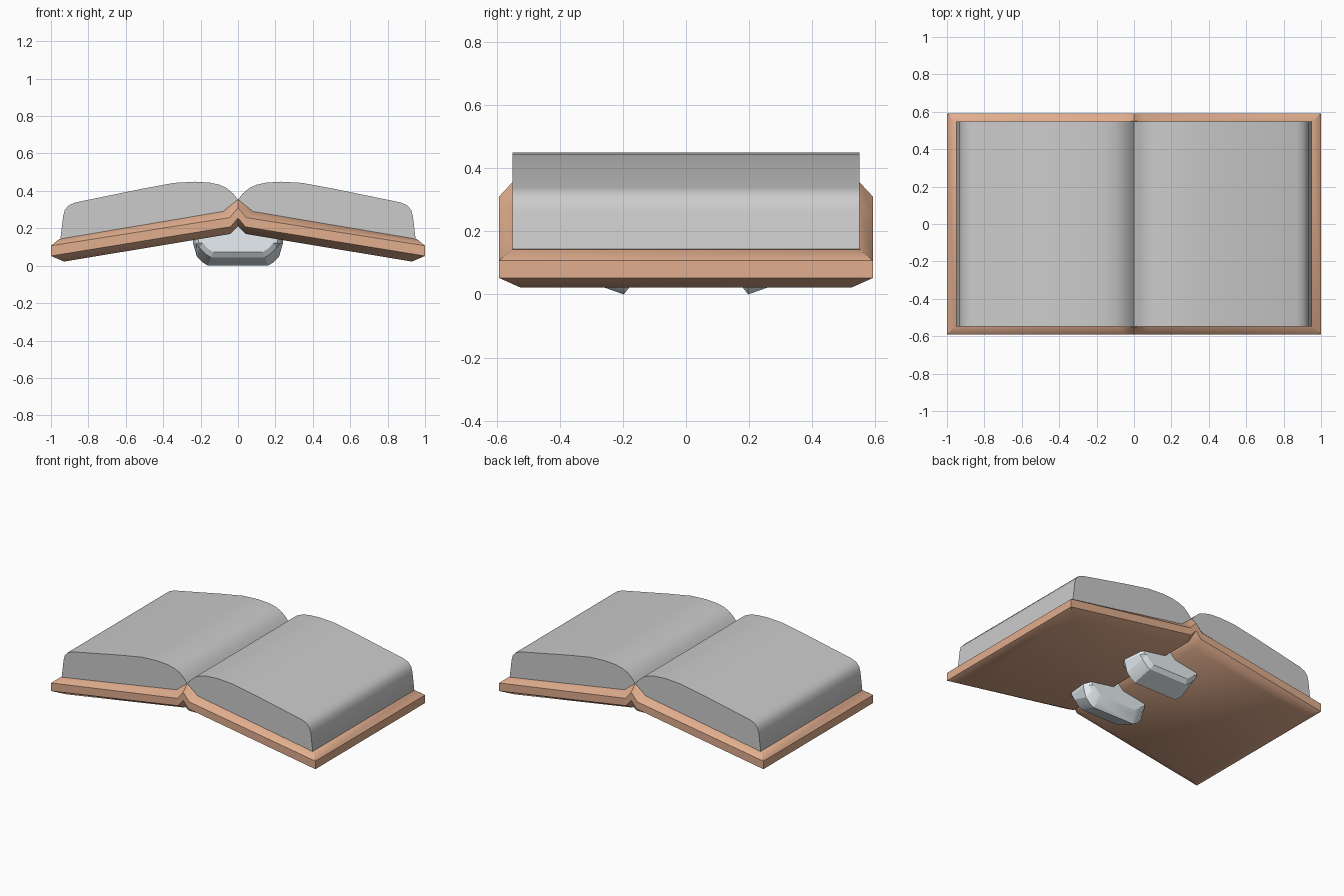
import bpy, bmesh, math

if "Cube" in bpy.data.objects:
    bpy.data.objects.remove(bpy.data.objects["Cube"])


def material(name, rgb):
    m = bpy.data.materials.new(name)
    m.diffuse_color = (*rgb, 1)
    m.use_nodes = True
    m.node_tree.nodes["Principled BSDF"].inputs["Base Color"].default_value = m.diffuse_color
    return m


def loft(name, rings, mat=None, strip_caps=False, angle=40):
    """Skin a stack of equal closed rings and cap both ends."""
    bm = bmesh.new()
    vs = [[bm.verts.new(p) for p in r] for r in rings]
    n = len(rings[0])
    for a, b in zip(vs, vs[1:]):
        for i in range(n):
            j = (i + 1) % n
            bm.faces.new((a[i], a[j], b[j], b[i]))
    for r in (vs[0], vs[-1]):
        if strip_caps:
            for i in range(n // 2 - 1):
                bm.faces.new((r[i], r[i + 1], r[n - 2 - i], r[n - 1 - i]))
        else:
            bm.faces.new(r)
    bmesh.ops.recalc_face_normals(bm, faces=bm.faces)
    me = bpy.data.meshes.new(name)
    bm.to_mesh(me)
    bm.free()
    ob = bpy.data.objects.new(name, me)
    bpy.context.collection.objects.link(ob)
    if mat:
        me.materials.append(mat)
    bpy.ops.object.select_all(action='DESELECT')
    ob.select_set(True)
    bpy.context.view_layer.objects.active = ob
    bpy.ops.object.shade_smooth_by_angle(angle=math.radians(angle))
    return ob


def mirrored(half):
    """Right half profile starting at x=0 -> full profile left to right."""
    return [(-x, z) for x, z in reversed(half[1:])] + half


leather = material("leather", (0.75, 0.42, 0.27))
metal = material("metal", (0.80, 0.86, 0.89))

# Cover: bent board with chamfered rim, stacked from underside to top
layers = [
    (0.525, [(0, 0.210), (0.04, 0.170), (0.93, 0.022)]),
    (0.592, [(0, 0.255), (0.04, 0.208), (1.00, 0.052)]),
    (0.592, [(0, 0.310), (0.045, 0.257), (1.00, 0.107)]),
    (0.550, [(0, 0.355), (0.08, 0.290), (0.957, 0.142)]),
]
rings = []
for y, half in layers:
    prof = mirrored(half)
    rings.append([(x, -y, z) for x, z in prof] + [(x, y, z) for x, z in reversed(prof)])
loft("cover", rings, leather, strip_caps=True)

# Page blocks: one curved profile for each side
page = [(0, 0.354), (0.025, 0.385), (0.06, 0.415), (0.10, 0.433), (0.15, 0.444),
        (0.23, 0.449), (0.34, 0.443), (0.51, 0.412), (0.87, 0.338), (0.905, 0.323),
        (0.926, 0.298), (0.935, 0.265), (0.950, 0.139), (0.08, 0.285)]
for side, s in (("left", -1), ("right", 1)):
    loft(side + "_pages", [[(s * x, y, z) for x, z in page] for y in (-0.549, 0.549)])

# Binding clasps under the spine: faceted blocks with a sloped underside
clasp = [(0, 0.25), (0.24, 0.16), (0.24, 0.12), (0.22, 0.05), (0.187, 0.016), (0.16, 0.0)]
outline = clasp + [(-x, z) for x, z in reversed(clasp[1:])]
stations = [(0.150, 0.030, 0.070), (0.165, 0.018, 0.040), (0.197, 0, 0),
            (0.325, 0.015, 0.045), (0.345, 0.030, 0.072)]


def inset(x, z, dx, dz):
    return (x - math.copysign(dx, x) if x else 0, z + dz * (z < 0.1))


for side, s in (("front", -1), ("back", 1)):
    rings = []
    for y, dx, dz in stations:
        pts = [inset(x, z, dx, dz) for x, z in outline]
        rings.append([(x, s * y, z) for x, z in pts])
    loft(side + "_clasp", rings, metal, angle=15)
